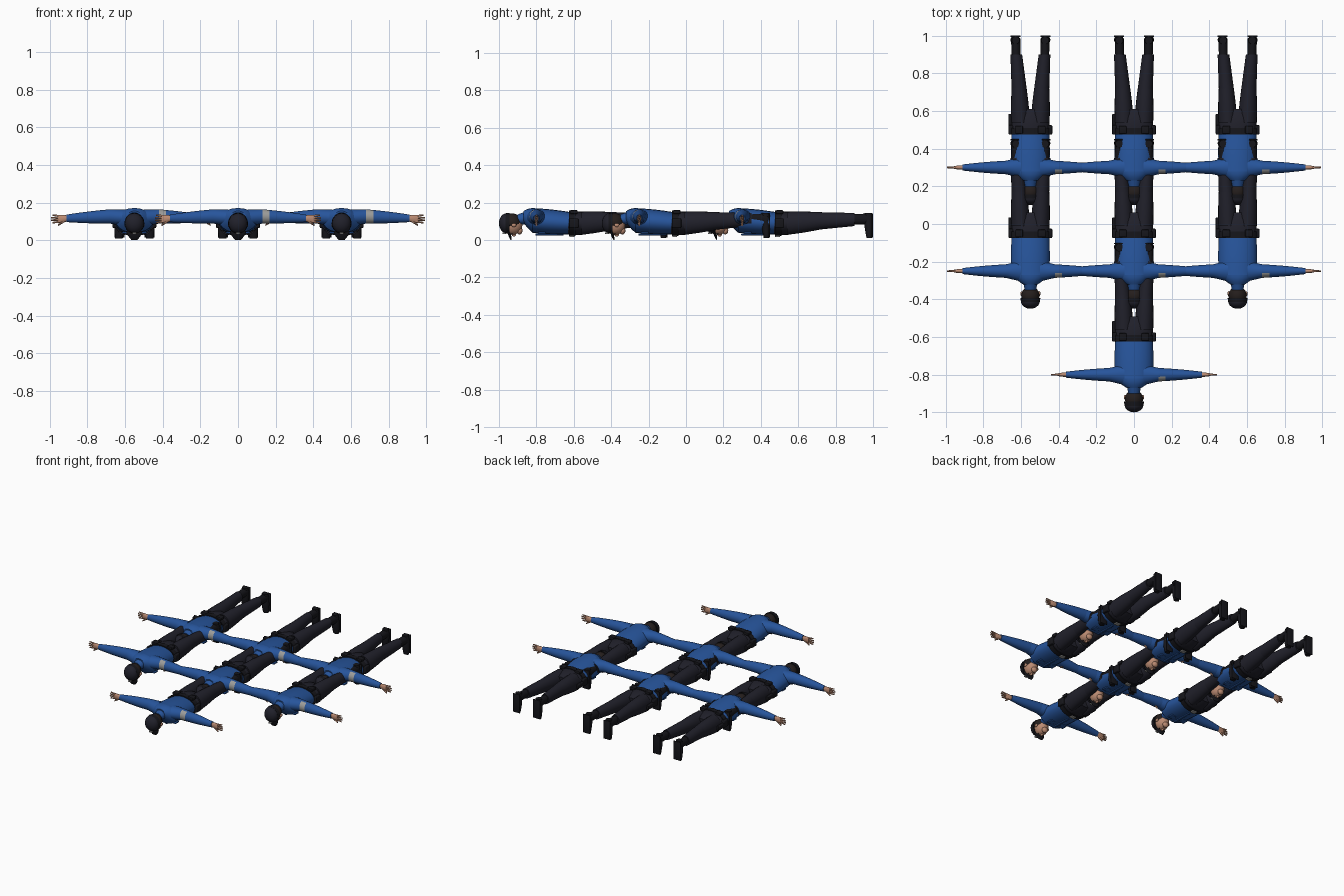
import bpy, bmesh, math
from mathutils import Matrix, Vector

default_cube = bpy.data.objects.get("Cube")
if default_cube:
    bpy.data.objects.remove(default_cube)


def material(name, red, green, blue):
    mat = bpy.data.materials.new(name)
    mat.use_nodes = True
    mat.diffuse_color = (red, green, blue, 1)
    mat.node_tree.nodes["Principled BSDF"].inputs["Base Color"].default_value = mat.diffuse_color
    return mat


BLUE = material("shirt blue", .02, .09, .33)
NAVY = material("trouser navy", .015, .015, .024)
BLACK = material("leather black", .008, .008, .011)
SKIN = material("skin", .5, .26, .17)
GREY = material("patch grey", .33, .33, .32)
HAIR = material("hair dark brown", .018, .013, .012)

figure_parts = {}


def store(name, bm, mat):
    bmesh.ops.recalc_face_normals(bm, faces=bm.faces)
    mesh = bpy.data.meshes.new(name)
    bm.to_mesh(mesh)
    mesh.materials.append(mat)
    mesh.shade_smooth()
    mesh.set_sharp_from_angle(angle=math.radians(50))
    figure_parts[name] = mesh


def finish(name, bm, mat, paired):
    """Stores the part; a paired part is mirrored to the right as well."""
    if paired:
        store("left_" + name, bm, mat)
        bmesh.ops.scale(bm, vec=(-1, 1, 1), verts=bm.verts)
        store("right_" + name, bm, mat)
    else:
        store(name, bm, mat)
    bm.free()


def tube(name, mat, start, end, start_radii, end_radii, bulge=0, paired=False,
         steps=12, sides=20):
    """Tapered tube with oval sections square to its main axis."""
    start, end = Vector(start), Vector(end)
    start_radii, end_radii = Vector(start_radii), Vector(end_radii)
    lengths = [abs(d) for d in end - start]
    main = lengths.index(max(lengths))
    across = [axis for axis in range(3) if axis != main]
    bm = bmesh.new()
    rings = []
    for step in range(steps + 1):
        t = step / steps
        swell = bulge * math.sin(math.pi * t)
        radii = start_radii.lerp(end_radii, t)
        ring = []
        for side in range(sides):
            angle = math.tau * side / sides
            point = start.lerp(end, t)
            point[across[0]] += (radii.x + swell) * math.cos(angle)
            point[across[1]] += (radii.y + swell) * math.sin(angle)
            ring.append(bm.verts.new(point))
        rings.append(ring)
    for low, high in zip(rings, rings[1:]):
        for side in range(sides):
            bm.faces.new((low[side - 1], low[side], high[side], high[side - 1]))
    bm.faces.new(rings[0])
    bm.faces.new(rings[-1])
    finish(name, bm, mat, paired)


def placed(centre, size):
    return Matrix.Translation(centre) @ Matrix.Diagonal((*size, 1))


def ball(name, mat, centre, radii, paired=False):
    bm = bmesh.new()
    bmesh.ops.create_uvsphere(bm, u_segments=18, v_segments=12, radius=1,
                              matrix=placed(centre, radii))
    finish(name, bm, mat, paired)


def box(name, mat, centre, size, paired=False):
    bm = bmesh.new()
    bmesh.ops.create_cube(bm, size=1, matrix=placed(centre, size))
    bmesh.ops.bevel(bm, geom=bm.edges[:], offset=min(size) / 5, segments=2,
                    affect='EDGES', profile=.5)
    finish(name, bm, mat, paired)


# Torso and collar, face down along y
tube("shirt_body", BLUE, (0, .18, .09), (0, -.02, .105), (.1, .06), (.1, .066), bulge=.003)
tube("shirt_shoulders", BLUE, (0, -.02, .105), (0, -.07, .125), (.1, .066), (.04, .03), bulge=.004)
tube("collar", BLUE, (0, -.05, .12), (0, -.1, .11), (.04, .035), (.03, .027))
tube("neck", SKIN, (0, -.08, .11), (0, -.13, .1), (.026, .025), (.026, .025))
box("shirt_placket", BLUE, (0, .07, .03), (.014, .15, .009))
box("chest_pocket", BLUE, (.045, .03, .04), (.04, .04, .009), paired=True)

# Hips, belt and its fittings
tube("hips", NAVY, (0, .17, .09), (0, .31, .09), (.1, .06), (.08, .045), bulge=.01)
tube("belt", BLACK, (0, .175, .09), (0, .21, .09), (.108, .068), (.108, .068))
box("belt_buckle", GREY, (0, .19, .02), (.034, .026, .009))
box("belt_pouch", BLACK, (.104, .2, .09), (.024, .05, .05), paired=True)
box("back_pouch", BLACK, (.06, .2, .15), (.04, .04, .02), paired=True)
box("holster", BLACK, (-.106, .25, .085), (.02, .07, .03))

# Head
ball("head", SKIN, (0, -.13, .08), (.044, .055, .052))
ball("hair", HAIR, (0, -.13, .095), (.048, .05, .048))
ball("nose", SKIN, (0, -.12, .03), (.007, .012, .011))
ball("chin", SKIN, (0, -.09, .05), (.022, .016, .02))
ball("ear", SKIN, (.047, -.12, .08), (.007, .013, .01), paired=True)
ball("eye", BLACK, (.017, -.13, .034), (.006, .004, .004), paired=True)

# Peaked cap
ball("cap_crown", NAVY, (0, -.16, .09), (.05, .04, .053))
tube("cap_band", BLACK, (0, -.165, .09), (0, -.143, .09), (.05, .053), (.053, .056))
tube("cap_visor", BLACK, (0, -.15, .05), (0, -.135, 0), (.045, .005), (.015, .002), bulge=.004)
box("cap_badge", GREY, (0, -.172, .037), (.02, .02, .009))

# Sleeves
tube("upper_sleeve", BLUE, (.05, 0, .12), (.13, 0, .126), (.055, .044), (.036, .038), paired=True)
tube("sleeve", BLUE, (.13, 0, .126), (.36, 0, .116), (.036, .038), (.016, .02),
     bulge=.002, paired=True)

# Patch on the head side of the left sleeve only
left_sleeve = figure_parts["left_sleeve"]
left_sleeve.materials.append(GREY)
for face in left_sleeve.polygons:
    if face.center.x < .17 and face.normal.y < -.2:
        face.material_index = 1

# Hands with fanned fingers and the thumb pointing down
tube("palm", SKIN, (.35, 0, .116), (.405, 0, .113), (.011, .014), (.007, .021),
     bulge=.002, paired=True)
for number in range(4):
    fan = number - 1.5
    reach = .445 - abs(fan) / 150
    tube(f"finger_{number + 1}", SKIN, (.395, 0, .113 + fan / 100), (reach, 0, .113 + fan / 75),
         (.006, .006), (.004, .004), paired=True, steps=3, sides=8)
tube("thumb", SKIN, (.37, 0, .105), (.405, 0, .08), (.008, .009), (.005, .005),
     paired=True, steps=3, sides=8)

# Trouser legs
tube("thigh", NAVY, (.052, .24, .09), (.06, .42, .103), (.05, .062), (.04, .046),
     bulge=.002, paired=True)
tube("calf", NAVY, (.06, .42, .103), (.075, .6, .11), (.04, .046), (.031, .035), paired=True)

# Boots with the toes pointing down
tube("boot_shaft", BLACK, (.076, .59, .112), (.078, .685, .112), (.023, .027), (.025, .03),
     paired=True)
tube("boot_foot", BLACK, (.082, .68, .01), (.078, .675, .145), (.02, .014), (.02, .02),
     bulge=.006, paired=True)
box("boot_sole", BLACK, (.08, .697, .078), (.054, .006, .13), paired=True)

# Seven identical figures in a lattice: three, three and one
SPACING = .55
grid = [(column, row) for row in (0, 1) for column in (-1, 0, 1)] + [(0, 2)]
for count, (column, row) in enumerate(grid, 1):
    for name, mesh in figure_parts.items():
        part = bpy.data.objects.new(f"figure_{count}_{name}", mesh)
        part.location = (column * SPACING, .3 - row * SPACING, 0)
        bpy.context.collection.objects.link(part)
